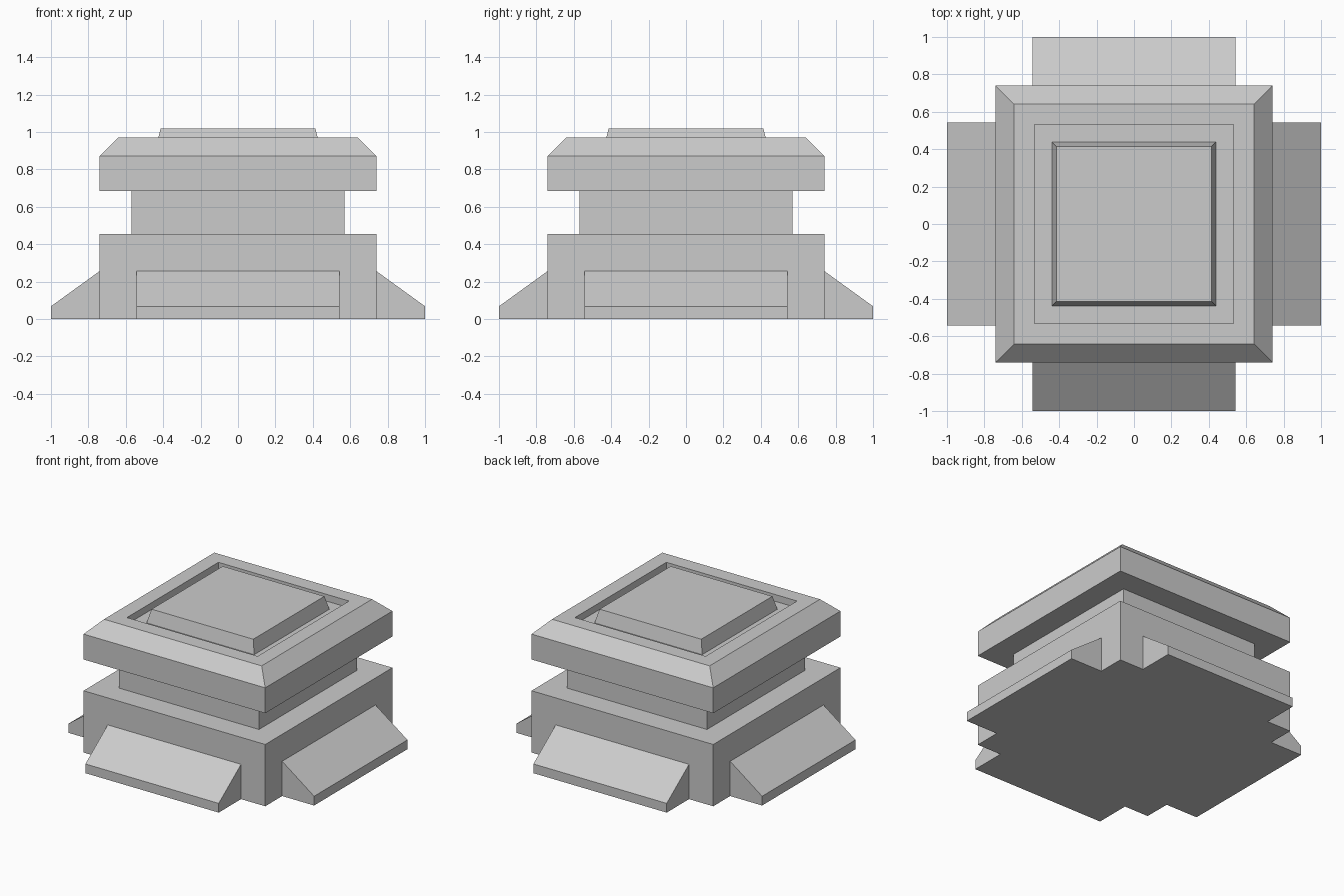
import bpy
import bmesh
from math import pi
from mathutils import Matrix

default = bpy.data.objects.get("Cube")
if default:
    bpy.data.objects.remove(default, do_unlink=True)

# Single stone grey
stone = bpy.data.materials.new("stone_grey")
stone.use_nodes = True
grey = (0.6, 0.6, 0.6, 1)
stone.diffuse_color = grey
stone.node_tree.nodes["Principled BSDF"].inputs["Base Color"].default_value = grey


def finish(bm, name):
    bmesh.ops.recalc_face_normals(bm, faces=bm.faces)
    mesh = bpy.data.meshes.new(name)
    bm.to_mesh(mesh)
    bm.free()
    mesh.materials.append(stone)
    obj = bpy.data.objects.new(name, mesh)
    bpy.context.collection.objects.link(obj)
    return obj


def square_stack(name, profile):
    """Loft square rings given as (half width, height), closed at both ends."""
    bm = bmesh.new()
    rings = [[bm.verts.new((sx * h, sy * h, z))
              for sx, sy in ((-1, -1), (1, -1), (1, 1), (-1, 1))]
             for h, z in profile]
    for low, high in zip(rings, rings[1:]):
        for i in range(4):
            j = (i + 1) % 4
            bm.faces.new((low[i], low[j], high[j], high[i]))
    bm.faces.new(rings[0][::-1])
    bm.faces.new(rings[-1])
    return finish(bm, name)


def ramp(name, angle):
    """Sloped buttress against the front of the base, turned about z."""
    bm = bmesh.new()
    half = 0.543
    profile = ((-0.74, 0), (-1, 0), (-1, 0.068), (-0.74, 0.256))
    side = bm.faces.new([bm.verts.new((-half, y, z)) for y, z in profile])
    out = bmesh.ops.extrude_face_region(bm, geom=[side], use_keep_orig=True)
    moved = [g for g in out["geom"] if isinstance(g, bmesh.types.BMVert)]
    bmesh.ops.translate(bm, verts=moved, vec=(2 * half, 0, 0))
    bm.transform(Matrix.Rotation(angle, 4, "Z"))
    return finish(bm, name)


# Pedestal body
square_stack("base_block", [(0.74, 0), (0.74, 0.455)])
square_stack("neck", [(0.57, 0.45), (0.57, 0.69)])

# Bevelled cap with a recessed top
square_stack("cap", [(0.74, 0.685), (0.74, 0.872), (0.642, 0.97),
                     (0.532, 0.97), (0.532, 0.92)])

# Raised plate inside the recess
square_stack("top_plate", [(0.438, 0.92), (0.414, 1.018)])

# Buttresses on all four sides
for index, label in enumerate(("front", "left", "back", "right")):
    ramp(label + "_ramp", index * pi / 2)
